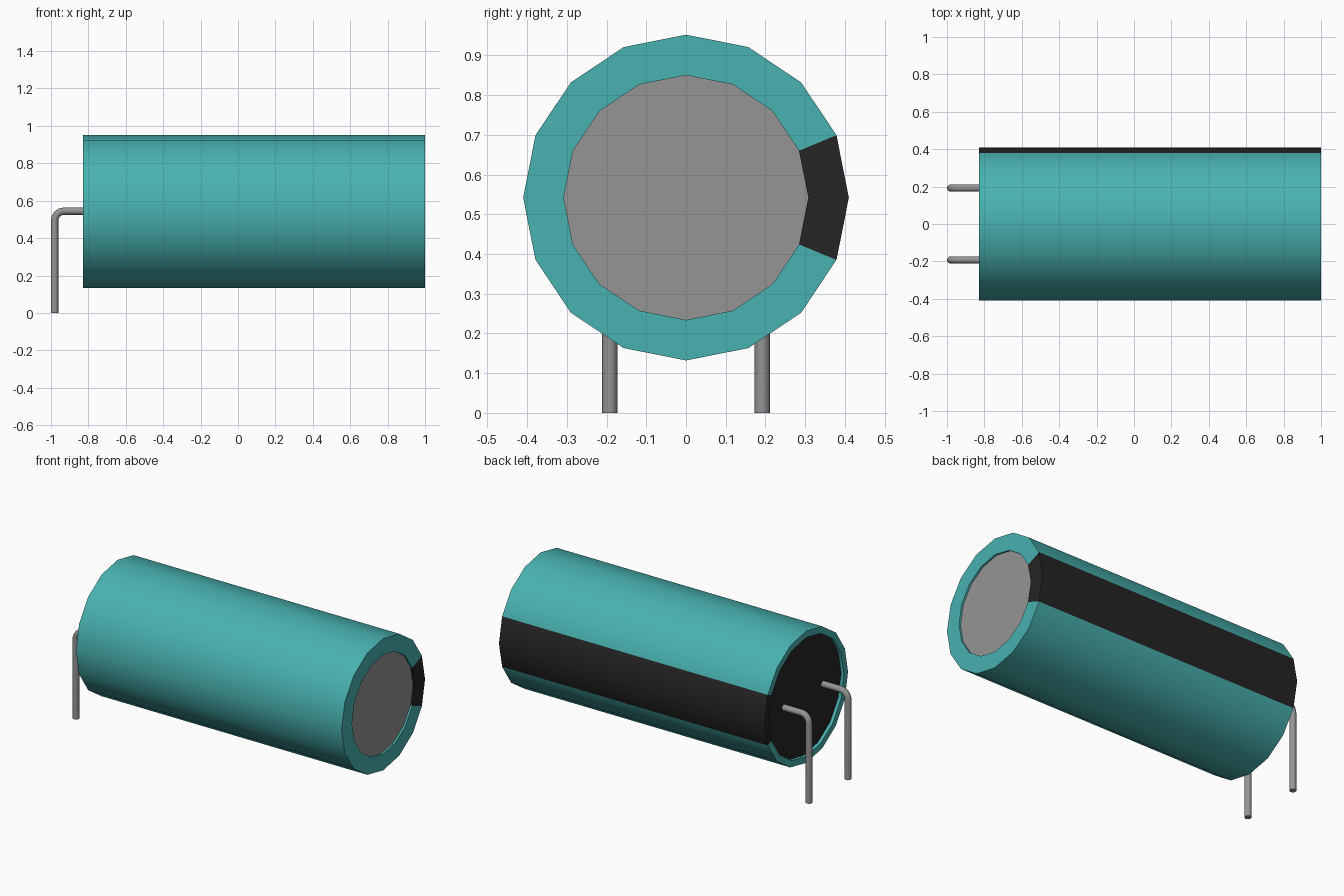
import bpy, bmesh, math
from mathutils import Vector

cube = bpy.data.objects.get("Cube")
if cube:
    bpy.data.objects.remove(cube, do_unlink=True)

AXIS_Z = 0.542   # height of the can's axis
SIDES = 16


def material(name, rgb):
    m = bpy.data.materials.new(name)
    m.use_nodes = True
    m.diffuse_color = (*rgb, 1)
    m.node_tree.nodes["Principled BSDF"].inputs["Base Color"].default_value = (*rgb, 1)
    return m


teal = material("teal sleeve", (0.065, 0.445, 0.434))
black = material("black", (0.0185, 0.0185, 0.0185))
grey = material("grey metal", (0.300, 0.300, 0.300))


def make_object(name, bm, mats, smooth_angle=40):
    mesh = bpy.data.meshes.new(name)
    bm.to_mesh(mesh)
    bm.free()
    ob = bpy.data.objects.new(name, mesh)
    bpy.context.collection.objects.link(ob)
    for m in mats:
        mesh.materials.append(m)
    bpy.ops.object.select_all(action='DESELECT')
    ob.select_set(True)
    bpy.context.view_layer.objects.active = ob
    bpy.ops.object.shade_smooth_by_angle(angle=math.radians(smooth_angle))
    return ob


def ring(bm, x, r):
    """Ring of vertices around the can's axis."""
    return [bm.verts.new((x, r * math.cos(a), AXIS_Z + r * math.sin(a)))
            for a in (2 * math.pi * i / SIDES for i in range(SIDES))]


def bridge(bm, a, b):
    n = len(a)
    for i in range(n):
        j = (i + 1) % n
        bm.faces.new((a[i], a[j], b[j], b[i]))


# Sleeve: revolved profile with folded rims, and a black stripe along +y
profile = [(-0.808, 0.37), (-0.828, 0.37), (-0.828, 0.41),
           (1.0, 0.41), (1.0, 0.308), (0.988, 0.308)]
bm = bmesh.new()
rings = [ring(bm, x, r) for x, r in profile]
for a, b in zip(rings, rings[1:]):
    bridge(bm, a, b)
for f in bm.faces:
    c = f.calc_center_median()
    if abs(math.atan2(c.z - AXIS_Z, c.y)) < math.radians(22.5):
        f.material_index = 1
# Outer wall must face away from the axis
wall = max(bm.faces, key=lambda f: f.calc_area())
out = wall.calc_center_median() - Vector((0, 0, AXIS_Z))
out.x = 0
if wall.normal.dot(out) == 0:
    bm.normal_update()
if wall.normal.dot(out) < 0:
    bmesh.ops.reverse_faces(bm, faces=bm.faces[:])
make_object("sleeve", bm, [teal, black])

# Recessed end discs
for name, x, r, mat, side in (("can_top", 0.988, 0.308, grey, 1),
                              ("rubber_seal", -0.808, 0.37, black, -1)):
    bm = bmesh.new()
    face = bm.faces.new(ring(bm, x, r))
    face.normal_update()
    if face.normal.x * side < 0:
        face.normal_flip()
    make_object(name, bm, [mat])

# Wire leads: out of the seal, round a bend, straight down to the board
LEAD_R, BEND, LEAD_X, LEAD_SIDES = 0.0195, 0.05, -0.9805, 12
bend_x, bend_z = LEAD_X + BEND, AXIS_Z + 0.002 - BEND
path = [(-0.80, bend_z + BEND, 0)]
for k in range(7):
    t = math.pi / 2 * k / 6
    path.append((bend_x - BEND * math.sin(t), bend_z + BEND * math.cos(t), t))
path.append((LEAD_X, 0, math.pi / 2))

for name, y in (("front_lead", -0.192), ("back_lead", 0.192)):
    bm = bmesh.new()
    rings = []
    for x, z, t in path:
        loop = []
        for i in range(LEAD_SIDES):
            a = 2 * math.pi * i / LEAD_SIDES
            u = LEAD_R * math.sin(a)
            loop.append(bm.verts.new((x - u * math.sin(t), y + LEAD_R * math.cos(a),
                                      z + u * math.cos(t))))
        rings.append(loop)
    for a, b in zip(rings, rings[1:]):
        bridge(bm, a, b)
    bm.faces.new(rings[0])
    bm.faces.new(rings[-1])
    bmesh.ops.recalc_face_normals(bm, faces=bm.faces[:])
    make_object(name, bm, [grey])
